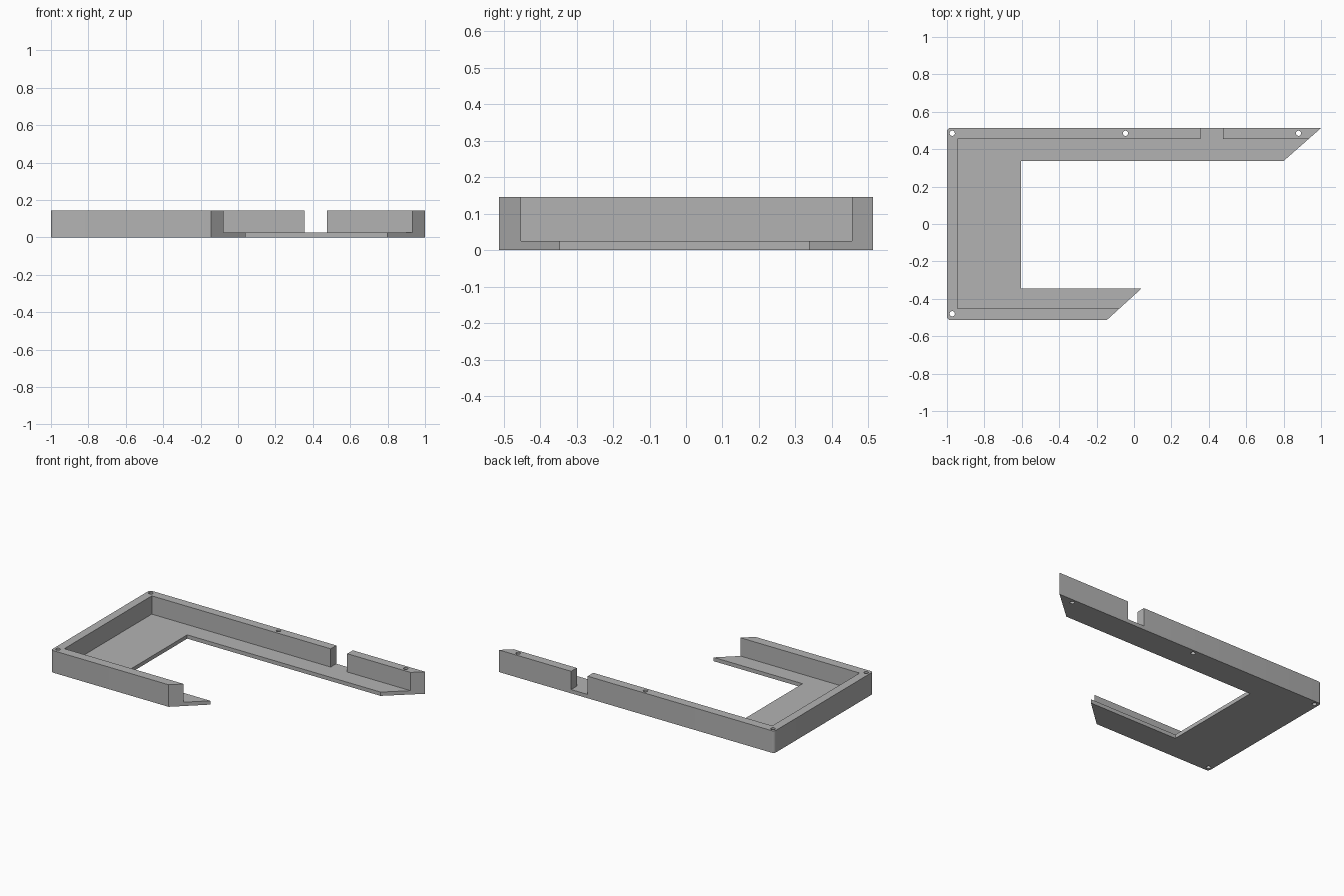
import bpy, bmesh, math

if "Cube" in bpy.data.objects:
    bpy.data.objects.remove(bpy.data.objects["Cube"], do_unlink=True)

HEIGHT, FLOOR, HALF = 0.145, 0.025, 0.513

grey = bpy.data.materials.new("plain grey")
grey.use_nodes = True
colour = (0.45, 0.45, 0.45, 1)
grey.diffuse_color = colour
grey.node_tree.nodes["Principled BSDF"].inputs["Base Color"].default_value = colour


def prism(name, outline, z0, z1):
    """Extrude a counter-clockwise outline upwards."""
    bm = bmesh.new()
    base = bm.faces.new([bm.verts.new((x, y, z0)) for x, y in outline])
    top = bmesh.ops.extrude_face_region(bm, geom=[base])["geom"]
    verts = [v for v in top if isinstance(v, bmesh.types.BMVert)]
    bmesh.ops.translate(bm, verts=verts, vec=(0, 0, z1 - z0))
    bmesh.ops.recalc_face_normals(bm, faces=bm.faces)
    mesh = bpy.data.meshes.new(name)
    bm.to_mesh(mesh)
    bm.free()
    mesh.materials.append(grey)
    obj = bpy.data.objects.new(name, mesh)
    bpy.context.collection.objects.link(obj)
    return obj


def box(x0, x1, y0, y1):
    return [(x0, y0), (x1, y0), (x1, y1), (x0, y1)]


def arc(cx, cy, r, start, end, steps):
    angles = [math.radians(start + (end - start) * i / steps) for i in range(steps + 1)]
    return [(cx + r * math.cos(a), cy + r * math.sin(a)) for a in angles]


def cut(target, name, outline, z0, z1):
    """Subtract a prism from the target, then remove the cutter."""
    cutter = prism(name, outline, z0, z1)
    cutter.hide_render = True
    mod = target.modifiers.new(name, 'BOOLEAN')
    mod.operation, mod.solver, mod.object = 'DIFFERENCE', 'EXACT', cutter
    bpy.context.view_layer.objects.active = target
    bpy.ops.object.modifier_apply(modifier=name)
    bpy.data.objects.remove(cutter, do_unlink=True)


# C-shaped body with slanted ends and two rounded corners
r = 0.018
outline = [(-0.145, -HALF), (0.04, -0.345), (-0.605, -0.345),
           (-0.605, 0.337), (0.8, 0.337), (1, HALF)]
outline += arc(-1 + r, HALF - r, r, 90, 180, 5)
outline += arc(-1 + r, -HALF + r, r, 180, 270, 5)
frame = prism("tray_frame", outline, 0, HEIGHT)

# Hollow above the floor, leaving the rim wall
cut(frame, "pocket", box(-0.945, 1.5, -0.452, 0.455), FLOOR, 0.3)
# Gap in the back wall
cut(frame, "wall_gap", box(0.355, 0.475, 0.4, 0.6), FLOOR, 0.3)
# Screw holes through the rim
for x, y in [(-0.972, 0.485), (-0.045, 0.485), (0.88, 0.485), (-0.972, -0.48)]:
    cut(frame, "screw_hole", arc(x, y, 0.014, 0, 345, 23), -0.1, 0.3)

bpy.ops.object.select_all(action='DESELECT')
frame.select_set(True)
bpy.context.view_layer.objects.active = frame
bpy.ops.object.shade_smooth_by_angle(angle=math.radians(30))
